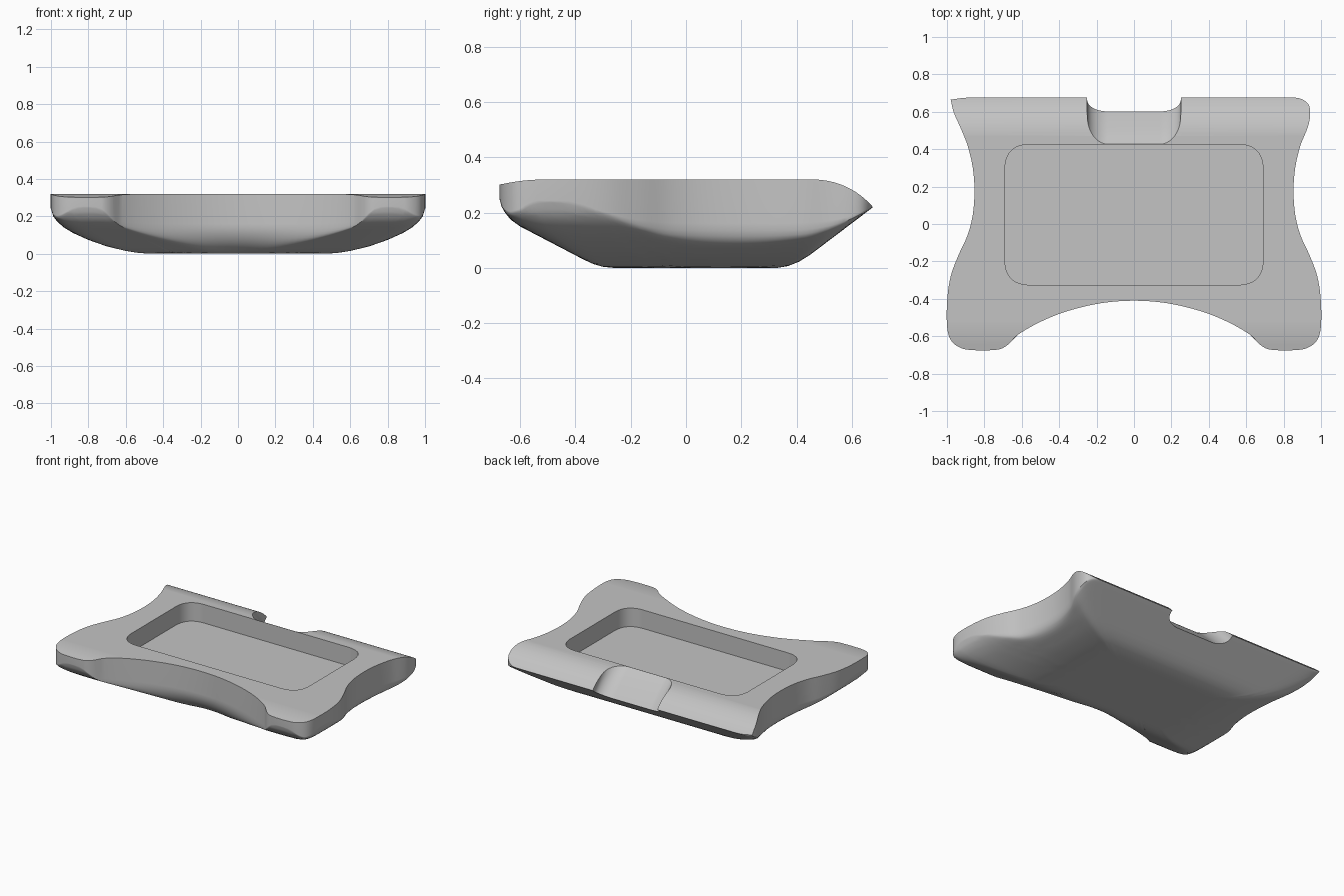
import bpy, bmesh, math
from mathutils import Vector

if "Cube" in bpy.data.objects:
    bpy.data.objects.remove(bpy.data.objects["Cube"])

grey = bpy.data.materials.new("plain_grey")
grey.use_nodes = True
grey.diffuse_color = (0.55, 0.55, 0.55, 1)
grey.node_tree.nodes["Principled BSDF"].inputs["Base Color"].default_value = grey.diffuse_color


def loft(name, rings):
    """Skin equal-length closed rings and cap both ends."""
    bm = bmesh.new()
    loops = [[bm.verts.new(p) for p in ring] for ring in rings]
    for a, b in zip(loops, loops[1:]):
        for i in range(len(a)):
            j = (i + 1) % len(a)
            bm.faces.new((a[i], a[j], b[j], b[i]))
    bm.faces.new(loops[0])
    bm.faces.new(loops[-1])
    bmesh.ops.recalc_face_normals(bm, faces=bm.faces[:])
    mesh = bpy.data.meshes.new(name)
    bm.to_mesh(mesh)
    bm.free()
    mesh.materials.append(grey)
    obj = bpy.data.objects.new(name, mesh)
    bpy.context.collection.objects.link(obj)
    return obj


def spline(points, steps):
    """Smooth open path through points."""
    p = [Vector(q) for q in points]
    n = len(p)
    tan = [(p[min(i + 1, n - 1)] - p[max(i - 1, 0)]).normalized() for i in range(n)]
    out = []
    for i in range(n - 1):
        length = (p[i + 1] - p[i]).length
        for k in range(steps):
            t = k / steps
            out.append(p[i] * (2*t**3 - 3*t*t + 1) + p[i + 1] * (3*t*t - 2*t**3)
                       + tan[i] * length * (t**3 - 2*t*t + t)
                       + tan[i + 1] * length * (t**3 - t*t))
    return out


def rounded(corners, steps=10):
    """Polygon whose corners (a, b, cut) are replaced by smooth arcs."""
    out = []
    n = len(corners)
    for i, (a, b, cut) in enumerate(corners):
        c = Vector((a, b))
        if not cut:
            out.append(c)
            continue
        start = c + (Vector(corners[i - 1][:2]) - c).normalized() * cut
        end = c + (Vector(corners[(i + 1) % n][:2]) - c).normalized() * cut
        mid = c.lerp((start + end) / 2, 0.12)
        for k in range(steps + 1):
            t = k / steps
            out.append(start * (1 - t)**2 + mid * 2 * t * (1 - t) + end * t * t)
    return out


def height(curve, v):
    """Height of a profile curve at v."""
    if v <= curve[0][0]:
        return curve[0][1]
    for a, b in zip(curve, curve[1:]):
        if v <= b[0]:
            return a[1] + (b[1] - a[1]) * (v - a[0]) / (b[0] - a[0])
    return curve[-1][1]


def boolean(target, tool, operation):
    mod = target.modifiers.new("cut", 'BOOLEAN')
    mod.operation = operation
    mod.solver = 'EXACT'
    mod.object = tool
    bpy.context.view_layer.objects.active = target
    bpy.ops.object.modifier_apply(modifier=mod.name)
    bpy.data.objects.remove(tool)


# Plan outline: waisted sides, concave front, one sharp and one round back corner
side = [(.93, .52), (.89, .42), (.862, .3), (.853, .18), (.862, .05), (.89, -.06),
        (.94, -.17), (.98, -.28), (.998, -.4), (1, -.54), (.985, -.61), (.95, -.65),
        (.89, -.672), (.73, -.672), (.68, -.65), (.62, -.592), (.5, -.523),
        (.36, -.467), (.18, -.424)]
left_half = [(-x, y) for x, y in side]
path = ([(-.98, .665), (-.965, .6)] + left_half + [(0, -.41)] + side[::-1]
        + [(.942, .59), (.932, .64), (.89, .67), (.82, .68), (-.85, .68), (-.98, .665)])
outline = spline(path, 5)

# Underside: lengthwise and crosswise profiles blended with a rounded rim
along = [(-.675, .25), (-.668, .222), (-.655, .2), (-.635, .175), (-.6, .15), (-.37, .03),
         (-.335, .014), (-.3, .004), (-.26, 0), (.33, 0), (.37, .007), (.41, .023),
         (.45, .048), (.68, .222)]
across = [(.46, 0), (.53, .004), (.6, .015), (.7, .039), (.8, .074), (.88, .11), (.93, .14),
          (.965, .17), (.988, .2), (1, .24)]
RIM = .16
centre = Vector((0, .05))


def underside(p, inset):
    gap = max(RIM - inset, 0)
    rim = RIM - math.sqrt(RIM**2 - gap**2)
    parts = (height(along, p.y), height(across, abs(p.x)), rim)
    return sum(h**6 for h in parts) ** (1 / 6)


rings = [[(p.x, p.y, .36) for p in outline]]
for s in (1, .997, .99, .98, .965, .945, .92, .89, .855, .815, .77, .72, .66,
          .6, .54, .48, .42, .36):
    ring = []
    for p in outline:
        q = centre.lerp(p, s)
        ring.append((q.x, q.y, underside(q, (p - q).length)))
    rings.append(ring)
body = loft("tray_body", rings)

# Top profile: flat, dipping at the front and rounded off at the back
profile = rounded([(.723, .17, 0), (.585, .32, .115), (-.58, .32, .06), (-.72, .293, 0),
                   (-.72, -.1, 0), (.723, -.1, 0)])
envelope = loft("envelope", [[(x, p.x, p.y) for p in profile] for x in (-1.2, 1.2)])
boolean(body, envelope, 'INTERSECT')

# Rounded rectangular recess in the top
rect = rounded([(-.69, -.325, .12), (.69, -.325, .12), (.69, .425, .12), (-.69, .425, .12)])
boolean(body, loft("recess", [[(p.x, p.y, z) for p in rect] for z in (.19, .5)]), 'DIFFERENCE')

# Sloping notch with filleted sides at the back
floor = spline([(.4, .338), (.427, .32), (.48, .281), (.53, .236), (.58, .186),
                (.66, .1), (.76, -.01)], 3)
arc = [(.14 + .11 * math.sin(a), .11 * (1 - math.cos(a)))
       for a in [math.pi / 2 * i / 10 for i in range(11)]]
shape = [(-x, h) for x, h in reversed(arc)] + arc + [(.25, .6), (-.25, .6)]
notch = loft("notch", [[(x, f.x, f.y + h) for x, h in shape] for f in floor])
boolean(body, notch, 'DIFFERENCE')

# Smooth surfaces with crisp rims
bpy.ops.object.select_all(action='DESELECT')
body.select_set(True)
bpy.context.view_layer.objects.active = body
bpy.ops.object.shade_smooth_by_angle(angle=math.radians(30))
weighted = body.modifiers.new("weighted_normals", 'WEIGHTED_NORMAL')
weighted.keep_sharp = True
